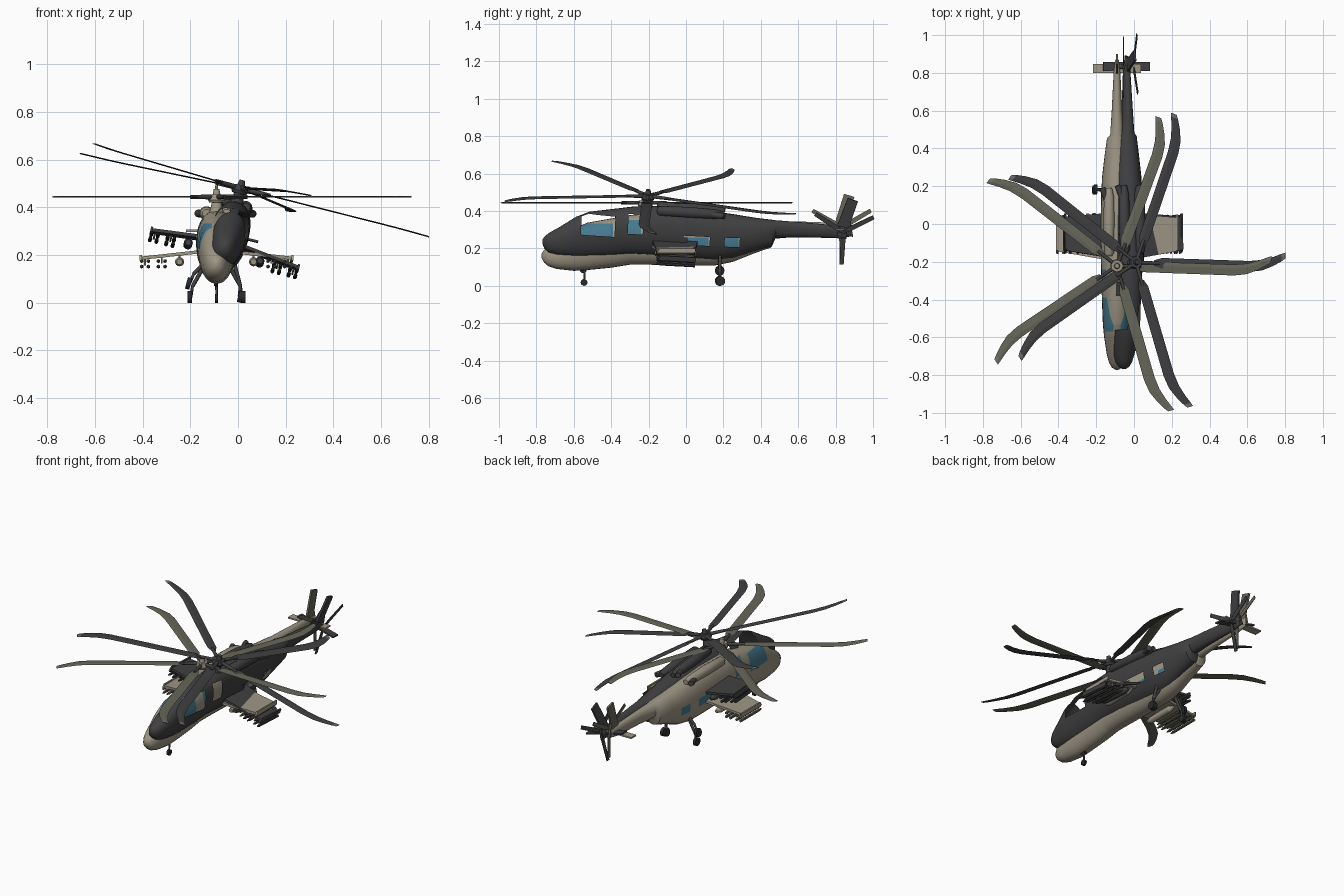
import bpy, bmesh, math
from mathutils import Matrix, Vector

if "Cube" in bpy.data.objects:
    bpy.data.objects.remove(bpy.data.objects["Cube"])


def material(name, rgb):
    m = bpy.data.materials.new(name)
    m.diffuse_color = (*rgb, 1)
    m.use_nodes = True
    m.node_tree.nodes["Principled BSDF"].inputs["Base Color"].default_value = m.diffuse_color
    return m


TAN = material("sand_paint", (0.34, 0.305, 0.235))
OLIVE = material("olive_blade", (0.135, 0.132, 0.10))
DARK = material("charcoal_paint", (0.052, 0.052, 0.055))
GLASS = material("blue_glass", (0.06, 0.19, 0.27))
BLACK = material("black_rubber", (0.022, 0.022, 0.024))
GREY = material("blade_tip_grey", (0.16, 0.16, 0.165))

# fuselage stations: y, half width, bottom z, top z
STATIONS = [(-.772, .008, .15, .172), (-.76, .027, .125, .19), (-.735, .042, .104, .212),
            (-.69, .054, .09, .24), (-.60, .068, .08, .305), (-.53, .075, .084, .337),
            (-.40, .080, .097, .36), (-.30, .083, .113, .378), (-.20, .085, .113, .388),
            (0, .086, .108, .388), (.15, .084, .108, .375), (.25, .079, .128, .365),
            (.36, .066, .172, .353), (.455, .053, .205, .347), (.472, .036, .252, .346),
            (.60, .028, .262, .344), (.80, .018, .268, .337), (.87, .009, .28, .33)]
# side windows: y range, z range
WINDOWS = [(-.57, -.39, .228, .333), (-.32, -.24, .25, .352), (-.02, .12, .207, .257), (.20, .28, .207, .257)]


class Craft:
    def __init__(self, prefix, paint, blade, matrix, glazed):
        self.prefix, self.paint, self.blade = prefix, paint, blade
        self.matrix, self.glazed = matrix, glazed

    def add(self, name, bm, mats, smooth=True):
        bmesh.ops.recalc_face_normals(bm, faces=bm.faces)
        me = bpy.data.meshes.new(name)
        bm.transform(self.matrix)
        bm.to_mesh(me)
        bm.free()
        for m in mats:
            me.materials.append(m)
        ob = bpy.data.objects.new(self.prefix + "_" + name, me)
        bpy.context.collection.objects.link(ob)
        if smooth:
            bpy.ops.object.select_all(action='DESELECT')
            bpy.context.view_layer.objects.active = ob
            ob.select_set(True)
            bpy.ops.object.shade_smooth_by_angle(angle=math.radians(38))
        return ob

    def rods(self, name, rods, mat, sides=12):
        """Tapered cylinders: (start, end, start radius, end radius)."""
        bm = bmesh.new()
        for a, b, r1, r2 in rods:
            a, b = Vector(a), Vector(b)
            d = b - a
            m = Matrix.Translation((a + b) / 2) @ d.to_track_quat('Z', 'Y').to_matrix().to_4x4()
            bmesh.ops.create_cone(bm, cap_ends=True, segments=sides, radius1=r1, radius2=r2,
                                  depth=d.length, matrix=m)
        self.add(name, bm, [mat])

    def plates(self, name, plates, mat):
        """Outlines extruded by a vector."""
        bm = bmesh.new()
        for pts, ext in plates:
            ext = Vector(ext)
            f = bm.faces.new([bm.verts.new(Vector(p) - ext / 2) for p in pts])
            r = bmesh.ops.extrude_face_region(bm, geom=[f], use_keep_orig=True)
            bmesh.ops.translate(bm, vec=ext, verts=[v for v in r["geom"] if isinstance(v, bmesh.types.BMVert)])
        self.add(name, bm, [mat], False)

    def loft(self, bm, stations, cx=0, n=28, power=2.2):
        rings = []
        for y, w, lo, hi in stations:
            ring = []
            for i in range(n):
                t = 2 * math.pi * i / n
                c, s = math.cos(t), math.sin(t)
                x = math.copysign(abs(c) ** (2 / power), c) * w
                z = math.copysign(abs(s) ** (2 / power), s)
                ring.append(bm.verts.new((cx + x, y, (lo + hi) / 2 + z * (hi - lo) / 2)))
            rings.append(ring)
        for a, b in zip(rings, rings[1:]):
            for i in range(n):
                bm.faces.new((a[i], a[(i + 1) % n], b[(i + 1) % n], b[i]))
        bm.faces.new(rings[0])
        bm.faces.new(rings[-1])

    def fuselage(self):
        bm = bmesh.new()
        self.loft(bm, STATIONS)
        # cut the window outlines into the skin
        for y0, y1, z0, z1 in WINDOWS:
            for co, no in (((0, y0, 0), (0, 1, 0)), ((0, y1, 0), (0, 1, 0)),
                           ((0, 0, z0), (0, 0, 1)), ((0, 0, z1), (0, 0, 1))):
                near = [f for f in bm.faces if y0 - .1 < f.calc_center_median().y < y1 + .1]
                geom = list({g for f in near for g in (*f.verts, *f.edges)}) + near
                bmesh.ops.bisect_plane(bm, geom=geom, dist=1e-5, plane_co=co, plane_no=no)
        panes = []
        for f in bm.faces:
            c = f.calc_center_median()
            if abs(c.x) > .02 and any(a < c.y < b and lo < c.z < hi for a, b, lo, hi in WINDOWS):
                f.material_index = 1
                panes.append(f)
        bmesh.ops.recalc_face_normals(bm, faces=bm.faces)
        if not self.glazed:
            bmesh.ops.delete(bm, geom=panes, context='FACES')
        self.add("fuselage", bm, [self.paint, GLASS])

    def engines(self):
        bm = bmesh.new()
        for s in (-1, 1):
            self.loft(bm, [(-.17, .018, .36, .392), (-.155, .027, .348, .402), (0, .03, .345, .405),
                           (.14, .027, .348, .4), (.19, .016, .36, .39)], s * .042, 16, 2)
        self.add("engine_nacelles", bm, [self.paint])
        self.rods("exhausts", [((s * .05, .12, .372), (s * .078, .19, .375), .018, .016) for s in (-1, 1)], DARK)

    def rotor(self):
        h = (0, -.222)
        self.rods("rotor_mast", [((*h, .37), (*h, .42), .032, .02), ((*h, .42), (*h, .432), .03, .036),
                                 ((*h, .432), (*h, .455), .036, .03), ((*h, .455), (*h, .478), .016, .012)],
                  self.paint, 20)
        angles = [math.radians(-2 + 72 * k) for k in range(5)]
        self.rods("blade_grips", [((*h, .444), (.13 * math.cos(a), h[1] + .13 * math.sin(a), .444), .011, .008)
                                  for a in angles], DARK)
        # blade outline: radius, sweep, half chord
        rows = [(.10, 0, .014), (.14, 0, .028), (.62, 0, .029), (.69, .009, .028),
                (.75, .031, .024), (.795, .053, .02), (.815, .064, .016)]
        bm = bmesh.new()
        for a in angles:
            m = Matrix.Translation((*h, .444)) @ Matrix.Rotation(a, 4, 'Z')
            rings = [[bm.verts.new(m @ Vector(p)) for p in ((r, o - c, 0), (r, o + c * .3, .003),
                      (r, o + c, 0), (r, o + c * .3, -.003))] for r, o, c in rows]
            for j, (p, q) in enumerate(zip(rings, rings[1:])):
                for i in range(4):
                    f = bm.faces.new((p[i], p[(i + 1) % 4], q[(i + 1) % 4], q[i]))
                    f.material_index = int(j == len(rows) - 2)
            bm.faces.new(rings[0])
            bm.faces.new(rings[-1])
        self.add("rotor_blades", bm, [self.blade, GREY], False)

    def tail(self):
        self.plates("tail_fin", [([(0, .785, .30), (0, .885, .28), (0, .868, .36), (0, .90, .475), (0, .845, .492)],
                                  (.012, 0, 0))], self.blade)
        self.plates("tailplane", [([(-.128, .80, .302), (.128, .80, .302), (.128, .848, .302), (-.128, .848, .302)],
                                   (0, 0, .009))], self.paint)
        self.rods("tail_rotor_hub", [((0, .832, .312), (.04, .832, .312), .014, .011)], DARK)
        blades = []
        for a in (30, 150, 270):
            a = math.radians(a)
            d, n = Vector((0, math.cos(a), math.sin(a))), Vector((0, -math.sin(a), math.cos(a)))
            c = Vector((.034, .832, .312))
            blades.append(([c - n * .008, c + d * .05 - n * .013, c + d * .18 - n * .011,
                            c + d * .18 + n * .011, c + d * .05 + n * .013, c + n * .008], (.004, 0, 0)))
        self.plates("tail_rotor_blades", blades, self.blade)

    def wings(self):
        wings, pylons, pods, missiles = [], [], [], []
        for s in (-1, 1):
            wings.append(([(s * .06, -.19, .215), (s * .315, -.145, .187), (s * .315, .035, .187),
                           (s * .06, .055, .215)], (0, 0, .014)))
            for x in (.155, .23, .30):
                z = .215 - (x - .06) * .11
                pylons.append(([(s * x, -.11, z), (s * x, .02, z), (s * x, 0, z - .032),
                                (s * x, -.09, z - .032)], (.008, 0, 0)))
            pods += [((s * .155, -.14, .172), (s * .155, .02, .172), .019, .019),
                     ((s * .155, -.165, .172), (s * .155, -.14, .172), .012, .019),
                     ((s * .155, .02, .172), (s * .155, .055, .172), .019, .008)]
            for x in (.23, .30):
                for dx in (-.014, .014):
                    for z in (.175, .152):
                        missiles += [((s * x + dx, -.14, z), (s * x + dx, .045, z), .008, .008),
                                     ((s * x + dx, -.16, z), (s * x + dx, -.14, z), .003, .008)]
            # wing tip rails
            pylons.append(([(s * .318, -.155, .178), (s * .318, .05, .178), (s * .318, .05, .2),
                            (s * .318, -.14, .2)], (.009, 0, 0)))
        self.plates("stub_wings", wings, self.paint)
        self.plates("pylons", pylons, self.paint)
        self.rods("weapon_pods", pods, self.paint, 14)
        self.rods("missiles", missiles, self.blade, 8)

    def landing_gear(self):
        struts = [((0, -.54, .10), (0, -.545, .02), .006, .005)]
        wheels = [((-.007, -.545, .018), (.007, -.545, .018), .018, .018)]
        for s in (-1, 1):
            struts += [((s * .055, .18, .15), (s * .10, .182, .07), .009, .008),
                       ((s * .10, .182, .075), (s * .107, .185, .024), .006, .006)]
            wheels.append(((s * .103, .185, .025), (s * .121, .185, .025), .025, .025))
        self.rods("gear_struts", struts, DARK)
        self.rods("wheels", wheels, BLACK, 18)

    def build(self):
        for part in (self.fuselage, self.engines, self.rotor, self.tail, self.wings, self.landing_gear):
            part()


# level sand craft, and a charcoal craft banked about the rotor hub
level = Matrix.Translation((-.09, 0, 0))
banked = (Matrix.Translation((.01, -.203, .481)) @ Matrix.Rotation(math.radians(14.3), 4, 'Y')
          @ Matrix.Rotation(math.radians(-3.2), 4, 'X') @ Matrix.Translation((0, .222, -.444)))
Craft("sand", TAN, OLIVE, level, True).build()
Craft("charcoal", DARK, DARK, banked, False).build()
